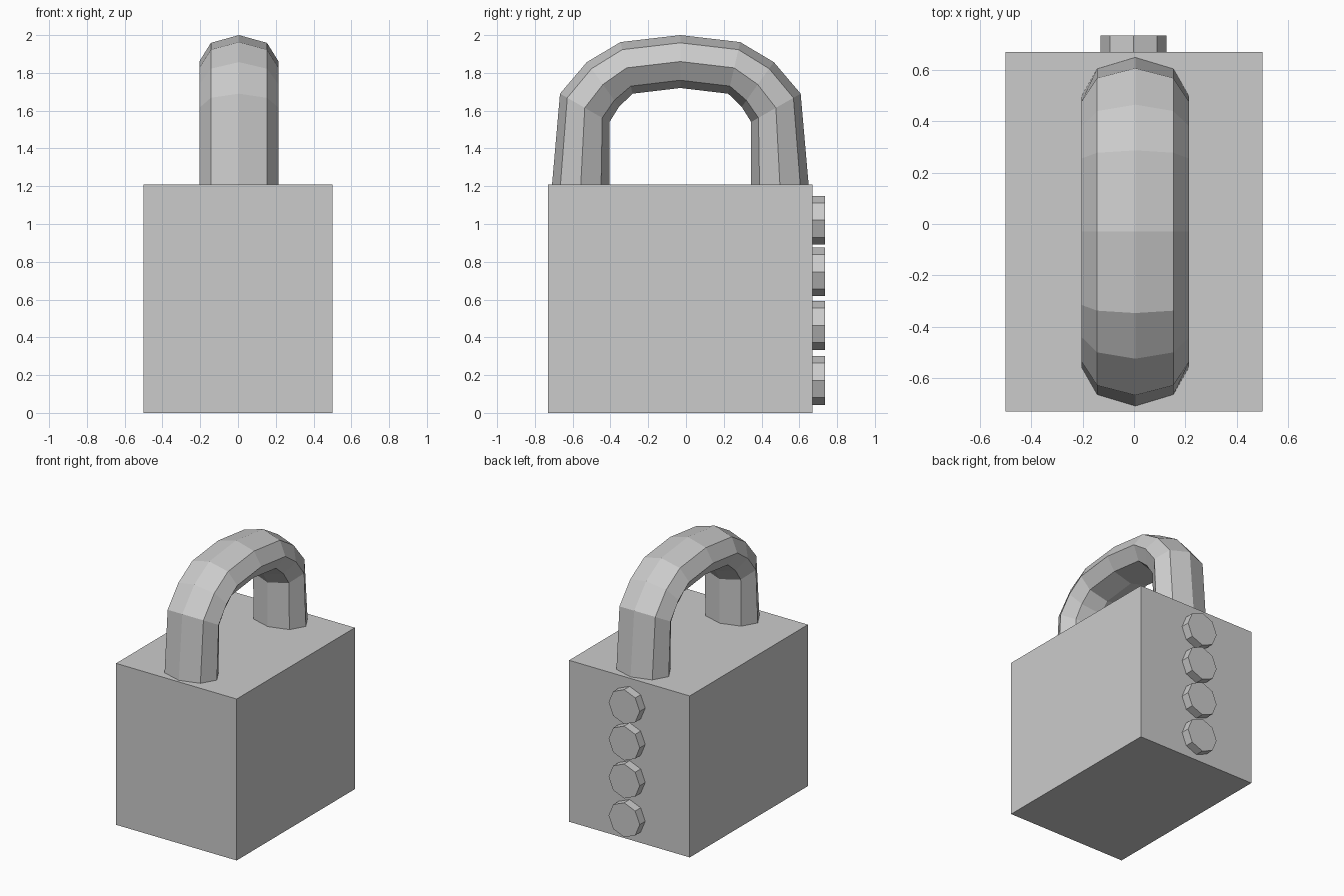
import bpy, bmesh, math
from mathutils import Matrix, Vector

if "Cube" in bpy.data.objects:
    bpy.data.objects.remove(bpy.data.objects["Cube"])


def finish(name, bm):
    bmesh.ops.recalc_face_normals(bm, faces=bm.faces)
    mesh = bpy.data.meshes.new(name)
    bm.to_mesh(mesh)
    bm.free()
    ob = bpy.data.objects.new(name, mesh)
    bpy.context.collection.objects.link(ob)
    return ob


# Lock body: plain block
bm = bmesh.new()
bmesh.ops.create_cube(bm, size=1, matrix=Matrix.Translation((0, -0.03, 0.605))
                      @ Matrix.Diagonal((1.0, 1.4, 1.21, 1)))
finish("lock_body", bm)

# Shackle: octagonal sections swept between outer and inner (y, z) profiles
CY = -0.03
half = [((-0.68, 1.20), (-0.375, 1.20)), ((-0.637, 1.69), (-0.375, 1.54)),
        ((-0.495, 1.857), (-0.325, 1.62)), ((-0.317, 1.963), (-0.253, 1.69))]
top = [((0, 2.0), (0, 1.72))]
mirrored = [tuple((-y, z) for y, z in pair) for pair in reversed(half)]
bm = bmesh.new()
rings = []
for outer, inner in half + top + mirrored:
    o, i = Vector((0, *outer)), Vector((0, *inner))
    mid, arm = (o + i) / 2, (o - i) / 2
    ring = []
    for k in range(8):
        a = k * math.pi / 4
        ring.append(bm.verts.new(mid + arm * math.cos(a)
                                 + Vector((0.005 + 0.21 * math.sin(a), CY, 0))))
    rings.append(ring)
for r0, r1 in zip(rings, rings[1:]):
    for k in range(8):
        n = (k + 1) % 8
        bm.faces.new((r0[k], r0[n], r1[n], r1[k]))
bm.faces.new(rings[0])
bm.faces.new(rings[-1])
finish("shackle", bm)

# Row of octagonal buttons on the back face
for n, z in enumerate((0.172, 0.463, 0.747, 1.02)):
    bm = bmesh.new()
    bmesh.ops.create_cone(bm, cap_ends=True, segments=8, radius1=0.129,
                          radius2=0.129, depth=0.075,
                          matrix=Matrix.Translation((-0.002, 0.6975, z))
                          @ Matrix.Rotation(math.pi / 2, 4, 'X'))
    finish(f"button_{n + 1}", bm)
